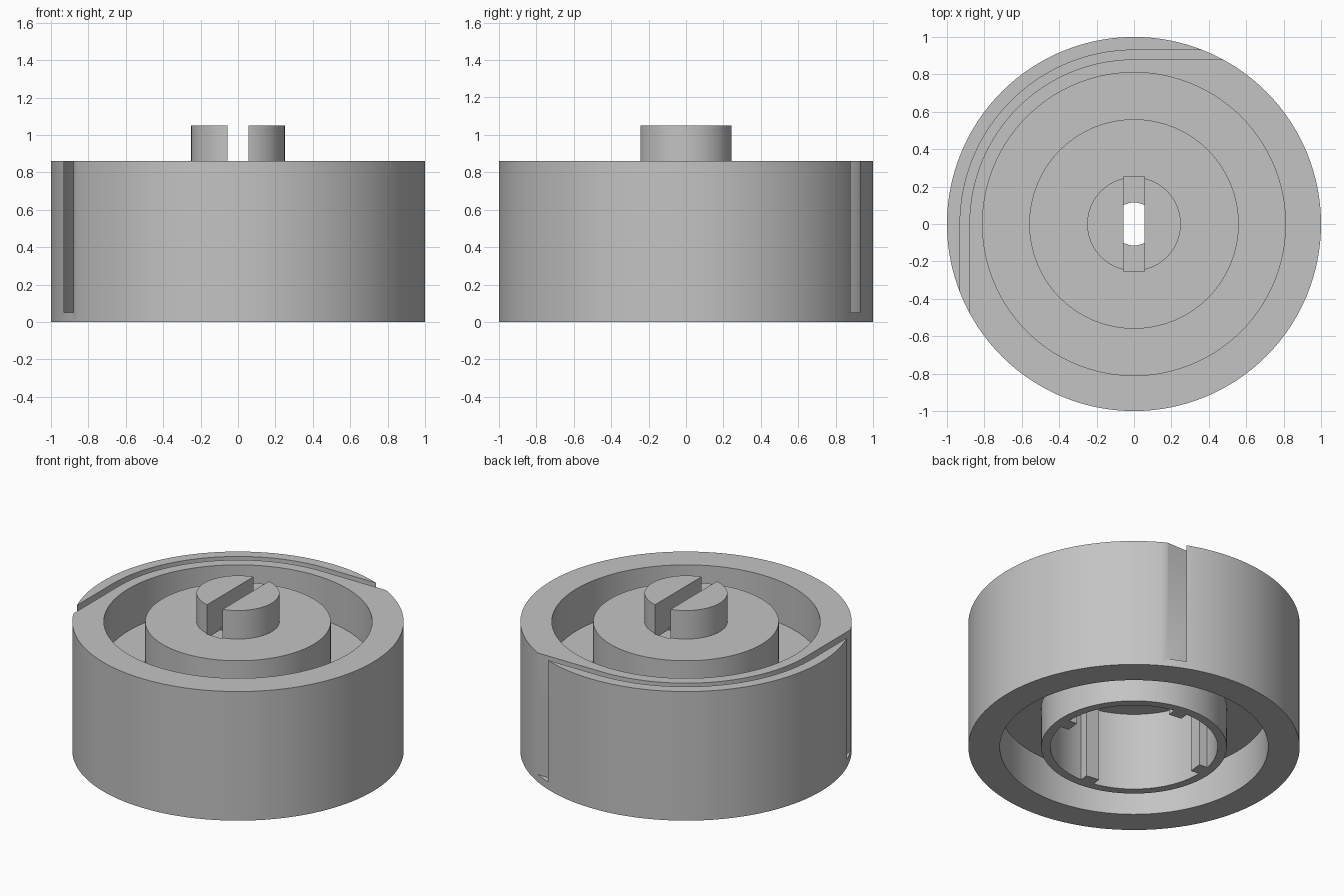
import bpy, bmesh, math
from mathutils import Matrix

cube = bpy.data.objects.get("Cube")
if cube:
    bpy.data.objects.remove(cube)

GREY = (0.55, 0.55, 0.55, 1)
grey = bpy.data.materials.new("plain grey")
grey.use_nodes = True
grey.diffuse_color = GREY
grey.node_tree.nodes["Principled BSDF"].inputs["Base Color"].default_value = GREY

TOP = 0.86          # rim and hub height
WEB = (0.27, 0.58)  # underside and top of the web
BORE, CEILING = 0.505, 0.52
SEGMENTS = 128


def add_object(name, bm):
    bmesh.ops.recalc_face_normals(bm, faces=bm.faces)
    mesh = bpy.data.meshes.new(name)
    bm.to_mesh(mesh)
    bm.free()
    mesh.materials.append(grey)
    obj = bpy.data.objects.new(name, mesh)
    bpy.context.collection.objects.link(obj)
    return obj


def lathe(name, profile):
    bm = bmesh.new()
    verts = [bm.verts.new((r, 0, z)) for r, z in profile]
    edges = [bm.edges.new(pair) for pair in zip(verts, verts[1:])]
    bmesh.ops.spin(bm, geom=verts + edges, cent=(0, 0, 0), axis=(0, 0, 1),
                   angle=math.tau, steps=SEGMENTS, use_merge=False)
    bmesh.ops.remove_doubles(bm, verts=bm.verts, dist=1e-4)
    return add_object(name, bm)


def prism(name, outline, z0, z1):
    bm = bmesh.new()
    face = bm.faces.new([bm.verts.new((x, y, z0)) for x, y in outline])
    new = bmesh.ops.extrude_face_region(bm, geom=[face])["geom"]
    bmesh.ops.translate(bm, vec=(0, 0, z1 - z0),
                        verts=[g for g in new if isinstance(g, bmesh.types.BMVert)])
    return add_object(name, bm)


def rectangle(x0, x1, y0, y1):
    return [(x0, y0), (x1, y0), (x1, y1), (x0, y1)]


def arc(radius, start, end, steps):
    angles = [math.radians(start + (end - start) * i / steps) for i in range(steps + 1)]
    return [(radius * math.cos(a), radius * math.sin(a)) for a in angles]


def cut(target, cutter):
    cutter.hide_render = True
    mod = target.modifiers.new(cutter.name, "BOOLEAN")
    mod.operation, mod.solver, mod.object = "DIFFERENCE", "EXACT", cutter
    bpy.context.view_layer.objects.active = target
    bpy.ops.object.modifier_apply(modifier=mod.name)
    bpy.data.objects.remove(cutter)


# Turned body: cup underneath, web, rim, hub and knob
body = lathe("body", [
    (0, CEILING), (BORE, CEILING), (BORE, 0), (0.56, 0), (0.56, WEB[0]),
    (0.81, WEB[0]), (0.81, 0), (1, 0), (1, TOP), (0.81, TOP),
    (0.81, WEB[1]), (0.56, WEB[1]), (0.56, TOP), (0.25, TOP),
    (0.25, 1.05), (0, 1.05)])

# Thin slot in the rim: a quarter arc with straight tangent ends


def slot_edge(radius):
    return [(-radius, -1.1)] + arc(radius, 180, 90, 32) + [(1.1, radius)]


cut(body, prism("rim_slot", slot_edge(0.93) + slot_edge(0.88)[::-1], 0.05, 1.2))

# Shaft hole through the hub, and slot across the knob
SLOT_FLOOR = 0.83
cut(body, prism("shaft_hole", arc(0.115, 0, 360, 48)[:-1], 0.4, SLOT_FLOOR + 0.01))
cut(body, prism("knob_slot", rectangle(-0.057, 0.057, -0.255, 0.255), SLOT_FLOOR, 1.2))

# Four ribs inside the bore
for i in range(4):
    rib = prism(f"bore_rib_{i + 1}", rectangle(0.445, 0.515, -0.045, 0.045), 0, CEILING + 0.01)
    rib.data.transform(Matrix.Rotation(math.radians(90 * i - 6), 4, "Z"))

# Smooth walls, sharp rims
bpy.ops.object.select_all(action="DESELECT")
body.select_set(True)
bpy.context.view_layer.objects.active = body
bpy.ops.object.shade_smooth_by_angle(angle=math.radians(30))
